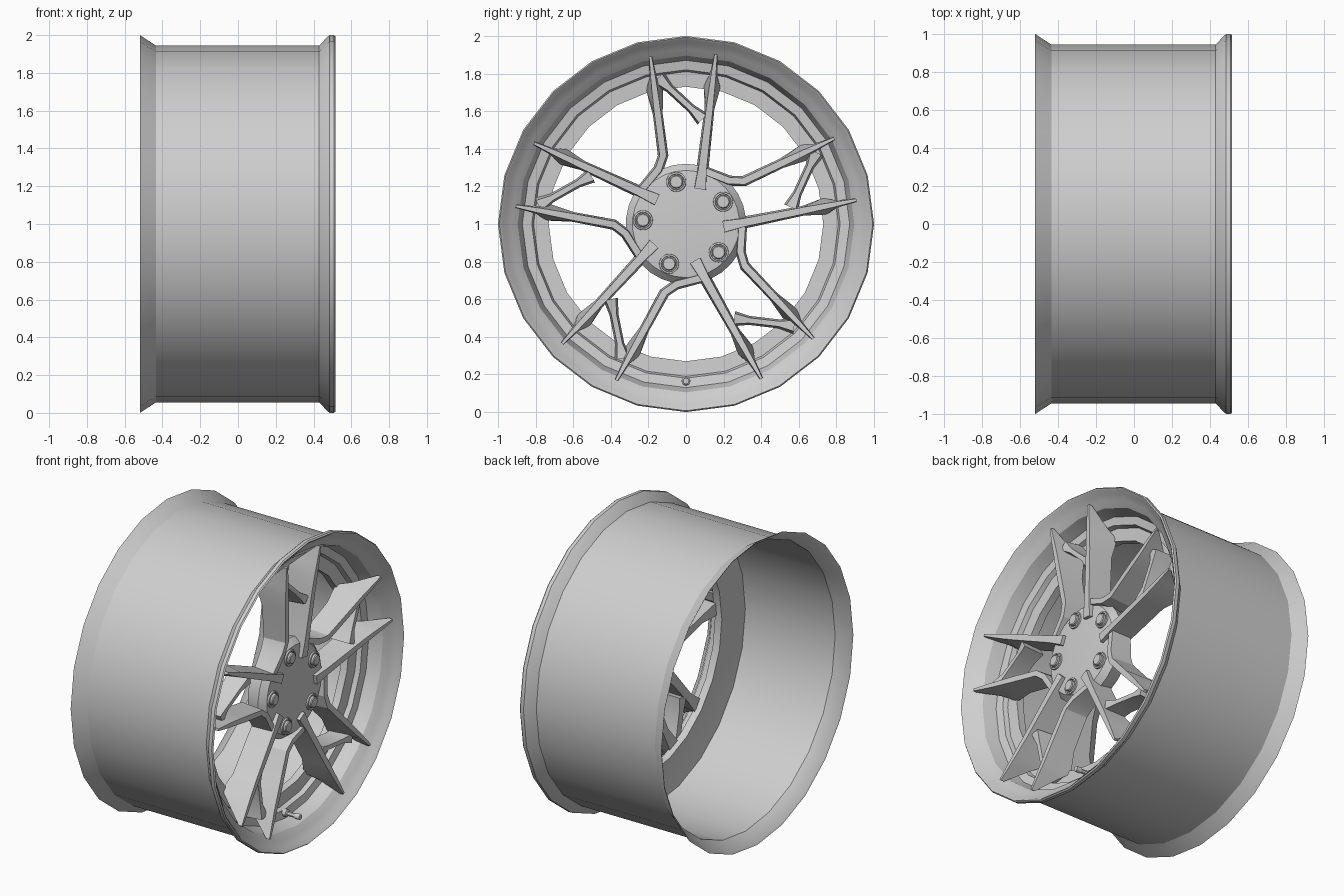
import bpy, bmesh, math
from mathutils import Vector, Matrix

old = bpy.data.objects.get("Cube")
if old:
    bpy.data.objects.remove(old, do_unlink=True)

# One plain metal colour
grey = bpy.data.materials.new("light_grey_metal")
grey.use_nodes = True
GREY = (0.62, 0.62, 0.62, 1)
grey.diffuse_color = GREY
grey.node_tree.nodes["Principled BSDF"].inputs["Base Color"].default_value = GREY

CENTRE = Vector((0, 0, 1))


def polar(r, deg):
    a = math.radians(deg)
    return Vector((0, r * math.cos(a), r * math.sin(a)))


def finish(name, bm, angle=30):
    bmesh.ops.recalc_face_normals(bm, faces=bm.faces)
    me = bpy.data.meshes.new(name)
    bm.to_mesh(me)
    bm.free()
    ob = bpy.data.objects.new(name, me)
    bpy.context.collection.objects.link(ob)
    me.materials.append(grey)
    bpy.ops.object.select_all(action='DESELECT')
    ob.select_set(True)
    bpy.context.view_layer.objects.active = ob
    bpy.ops.object.shade_smooth_by_angle(angle=math.radians(angle))
    return ob


def lathe(name, profile, sides, where=CENTRE, closed=False, angle=30):
    """Turn an (x, radius) profile around the x axis; open ends are capped."""
    bm = bmesh.new()
    rings = [[bm.verts.new(where + Vector((x, 0, 0)) + polar(r, 90 + 360 * i / sides))
              for i in range(sides)] for x, r in profile]
    pairs = list(zip(rings, rings[1:]))
    if closed:
        pairs.append((rings[-1], rings[0]))
    else:
        bm.faces.new(rings[0])
        bm.faces.new(rings[-1])
    for a, b in pairs:
        for i in range(sides):
            j = (i + 1) % sides
            bm.faces.new((a[i], a[j], b[j], b[i]))
    return finish(name, bm, angle)


def blade(name, stations, turn):
    """Loft stations of (point, front x, back x, front half width, back half width)."""
    bm = bmesh.new()
    spin = Matrix.Rotation(math.radians(turn), 3, 'X')
    pts = [s[0] for s in stations]
    rings = []
    for i, (p, xf, xb, wf, wb) in enumerate(stations):
        t = (pts[min(i + 1, len(pts) - 1)] - pts[max(i - 1, 0)]).normalized()
        side = Vector((0, -t.z, t.y))
        corners = [(xf, wf), (xb, wb), (xb, -wb), (xf, -wf)]
        rings.append([bm.verts.new(CENTRE + spin @ (p + side * w + Vector((x, 0, 0))))
                      for x, w in corners])
    for a, b in zip(rings, rings[1:]):
        for i in range(4):
            j = (i + 1) % 4
            bm.faces.new((a[i], a[j], b[j], b[i]))
    bm.faces.new(rings[0])
    bm.faces.new(rings[-1])
    return finish(name, bm, 20)


# Barrel with rear flare, front bead, stepped dish and mounting ring
lathe("rim_barrel", [
    (-0.52, 1.0), (-0.435, 0.945), (0.43, 0.945), (0.475, 0.992), (0.485, 1.0),
    (0.508, 1.0), (0.516, 0.993), (0.508, 0.982), (0.485, 0.965), (0.46, 0.93),
    (0.43, 0.895), (0.38, 0.88), (0.345, 0.87), (0.335, 0.82), (0.305, 0.81),
    (0.3, 0.73), (0.25, 0.73), (0.24, 0.81), (0.22, 0.932), (-0.435, 0.932),
    (-0.515, 0.99)], 24, closed=True)

# Hub pad
lathe("hub", [(0.27, 0.27), (0.28, 0.3), (0.37, 0.32), (0.41, 0.285), (0.412, 0.27)], 30)

# Spoke shapes
foot_a, tip_a = polar(0.2, 68), polar(0.915, 80)
bend_b, tip_b = polar(0.35, 109.6), polar(0.91, 102)


def outer_part(start, tip, ts):
    mid, ring, neck = (start.lerp(tip, t) for t in ts)
    return [(mid, 0.465, 0.3, 0.018, 0.026),
            (ring, 0.475, 0.285, 0.015, 0.045),
            (neck, 0.482, 0.35, 0.013, 0.02),
            (tip, 0.492, 0.47, 0.007, 0.009)]


straight = [(foot_a, 0.435, 0.3, 0.03, 0.036),
            (foot_a.lerp(tip_a, 0.15), 0.443, 0.29, 0.022, 0.032)]
straight += outer_part(foot_a, tip_a, (0.6, 0.76, 0.85))
bent = [(polar(0.3, 146), 0.43, 0.3, 0.018, 0.026),
        (polar(0.325, 117), 0.438, 0.29, 0.018, 0.028),
        (bend_b.lerp(tip_b, 0.06), 0.445, 0.29, 0.018, 0.028)]
bent += outer_part(bend_b, tip_b, (0.45, 0.69, 0.8))
s0, s1 = polar(0.79, 100.8), polar(0.565, 81)
strut = [(s0, 0.43, 0.3, 0.03, 0.045),
         (s0.lerp(s1, 0.25), 0.42, 0.3, 0.014, 0.024),
         (s0.lerp(s1, 0.75), 0.425, 0.3, 0.014, 0.024),
         (s1, 0.44, 0.3, 0.028, 0.04)]

# Five repeats of spoke pair, strut and bolt
for n in range(5):
    turn = 72 * n
    blade(f"straight_spoke_{n + 1}", straight, turn)
    blade(f"bent_spoke_{n + 1}", bent, turn)
    blade(f"spoke_strut_{n + 1}", strut, turn)
    seat = CENTRE + polar(0.23, 31 + turn)
    lathe(f"bolt_seat_{n + 1}", [(0.4, 0.054), (0.422, 0.052), (0.424, 0.043), (0.414, 0.041)],
          20, seat)
    lathe(f"bolt_{n + 1}", [(0.4, 0.036), (0.432, 0.036), (0.437, 0.031)], 12, seat)

# Valve stem at the bottom of the dish
lathe("valve_stem", [(0.3, 0.024), (0.36, 0.024), (0.365, 0.014), (0.42, 0.014),
                     (0.422, 0.019), (0.455, 0.017)], 12, CENTRE + polar(0.835, 270))
